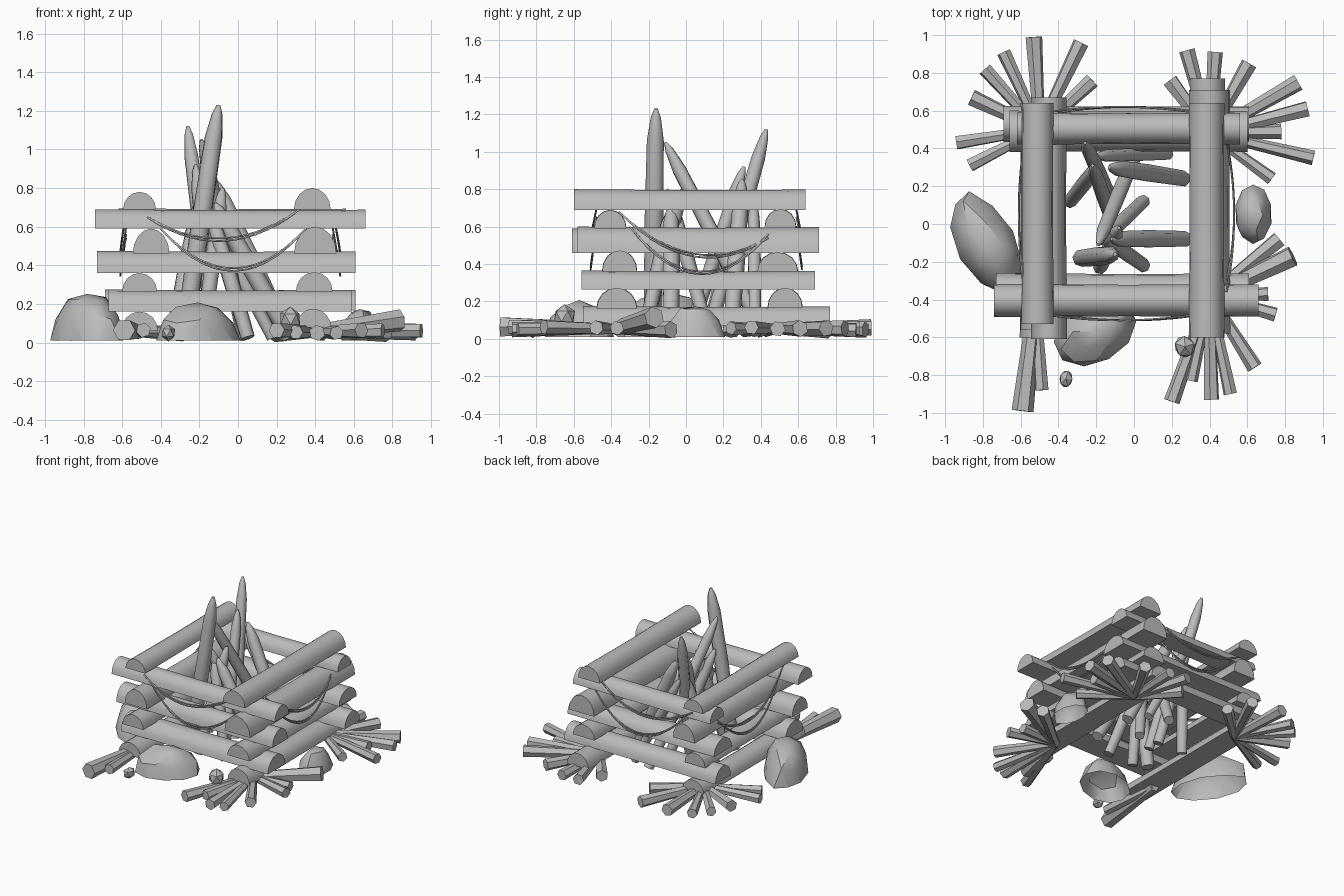
import bpy, bmesh, math, random
from mathutils import Vector, Matrix

random.seed(4)
if "Cube" in bpy.data.objects:
    bpy.data.objects.remove(bpy.data.objects["Cube"])

GREY = (0.5, 0.5, 0.5, 1)
grey = bpy.data.materials.new("plain grey")
grey.use_nodes = True
grey.diffuse_color = GREY
grey.node_tree.nodes["Principled BSDF"].inputs["Base Color"].default_value = GREY


def finish(name, bm, angle=35):
    bmesh.ops.recalc_face_normals(bm, faces=bm.faces)
    mesh = bpy.data.meshes.new(name)
    bm.to_mesh(mesh)
    bm.free()
    obj = bpy.data.objects.new(name, mesh)
    bpy.context.collection.objects.link(obj)
    mesh.materials.append(grey)
    bpy.ops.object.select_all(action='DESELECT')
    obj.select_set(True)
    bpy.context.view_layer.objects.active = obj
    bpy.ops.object.shade_smooth_by_angle(angle=math.radians(angle))
    return obj


def loft(name, start, end, profile, stations, angle=35):
    """Sweep a profile from start to end; stations are (fraction, scale)."""
    a, b = Vector(start), Vector(end)
    d = (b - a).normalized()
    side = d.cross(Vector((0, 0, 1))).normalized()
    up = side.cross(d)
    bm = bmesh.new()
    rings = [[bm.verts.new(a.lerp(b, t) + (side * u + up * v) * s) for u, v in profile]
             for t, s in stations]
    n = len(profile)
    for low, high in zip(rings, rings[1:]):
        for i in range(n):
            j = (i + 1) % n
            bm.faces.new((low[i], low[j], high[j], high[i]))
    bm.faces.new(rings[0])
    bm.faces.new(rings[-1])
    return finish(name, bm, angle)


def half_round(width, height, n=8):
    return [(math.cos(math.pi * i / n) * width / 2, math.sin(math.pi * i / n) * height)
            for i in range(n + 1)]


def polygon(radius, n, turn=0.0):
    return [(radius * math.cos(turn + math.tau * i / n), radius * math.sin(turn + math.tau * i / n))
            for i in range(n)]


# Stacked split logs: along from, along to, across, base height, width, thickness
cross_logs = {
    "front_log": [(-.67, .59, -.37, .16, .22, .115), (-.73, .61, -.355, .36, .19, .115),
                  (-.74, .66, -.405, .59, .175, .1)],
    "back_log": [(-.69, .61, .53, .165, .19, .11), (-.66, .6, .49, .36, .22, .105),
                 (-.62, .56, .505, .6, .17, .095)],
}
side_logs = {
    "right_log": [(-.6, .64, -.51, .06, .19, .1), (-.56, .62, -.51, .265, .18, .095),
                  (-.61, .67, -.45, .46, .19, .13), (-.53, .64, -.51, .69, .17, .09)],
    "left_log": [(-.55, .77, .39, .07, .19, .105), (-.56, .69, .395, .265, .19, .1),
                 (-.58, .71, .4, .46, .22, .14), (-.6, .64, .385, .69, .19, .11)],
}
for logs, along_x in ((cross_logs, True), (side_logs, False)):
    for name, rows in logs.items():
        for i, (a, b, c, z, w, h) in enumerate(rows):
            ends = [(a, c, z), (b, c, z)] if along_x else [(c, a, z), (c, b, z)]
            loft(f"{name}_{i + 1}", *ends, half_round(w, h), [(0, 1), (.5, .95), (1, .98)])

# Leaning sharpened poles in the middle: base, tip, radius
poles = [
    ((-.28, -.18), (-.1, -.16, 1.23), .052),
    ((-.12, .12), (-.26, .43, 1.12), .042),
    ((.03, .42), (-.19, -.11, 1.05), .042),
    ((-.12, .02), (-.22, .31, .92), .04),
    ((.27, -.08), (-.12, -.08, .72), .048),
    ((.26, .24), (-.13, .3, .85), .048),
    ((.18, .37), (-.2, .36, .75), .036),
    ((.05, .12), (-.18, -.1, .8), .04),
    ((-.34, .12), (-.2, .3, .75), .042),
    ((.05, -.22), (-.15, -.08, .7), .042),
    ((-.18, -.23), (-.08, -.02, .8), .042),
]
for i, (base, tip, r) in enumerate(poles):
    loft(f"pole_{i + 1}", (*base, .025), tip, polygon(r, 7),
         [(0, .9), (.5, 1), (.86, .9), (.96, .55), (1, .2)], 55)

# Kindling fanned out under each corner: outer ends around a centre
fans = {
    "back_right": ((-.5, .5), [(-.94, .43), (-.87, .31), (-.86, .67), (-.79, .82), (-.69, .91),
                               (-.53, .99), (-.28, .96), (-.22, .76)]),
    "back_left": ((.4, .48), [(.19, .76), (.28, .92), (.43, .91), (.61, .85), (.87, .75),
                              (.92, .61), (.78, .49), (.95, .35), (.73, .24)]),
    "front_left": ((.4, -.38), [(.84, -.17), (.77, -.08), (.71, -.37), (.75, -.48), (.64, -.76),
                                (.51, -.9), (.41, -.93), (.3, -.83), (.2, -.94)]),
    "front_right": ((-.52, -.4), [(-.59, -.99), (-.49, -.88)]),
}
for corner, (centre, outer) in fans.items():
    for i, (x, y) in enumerate(outer):
        r = random.uniform(.036, .046)
        inner = Vector((*centre, .055))
        end = Vector((x, y, random.uniform(.045, .065)))
        if corner == "front_left" and i == 0:
            r, end.z = .058, .115
        if corner == "front_right" and i == 0:
            r = .058
        loft(f"kindling_{corner}_{i + 1}", inner, end, polygon(r, 6, random.random()),
             [(0, .65), (1, 1)], 40)


# Boulders and pebbles: centre, radii, turn in degrees
def rock(name, centre, radii, turn=0, flat=True, detail=2):
    bm = bmesh.new()
    bmesh.ops.create_icosphere(bm, subdivisions=detail, radius=1)
    for v in bm.verts:
        v.co *= random.uniform(.93, 1.03)
    if flat:
        cut = bmesh.ops.bisect_plane(bm, geom=bm.verts[:] + bm.edges[:] + bm.faces[:],
                                     plane_co=(0, 0, 0), plane_no=(0, 0, 1), clear_inner=True)
        rim = [g for g in cut["geom_cut"] if isinstance(g, bmesh.types.BMEdge)]
        bmesh.ops.holes_fill(bm, edges=rim, sides=0)
    bm.transform(Matrix.Translation(centre) @ Matrix.Rotation(math.radians(turn), 4, 'Z')
                 @ Matrix.Diagonal((*radii, 1)))
    finish(name, bm, 32)


rock("boulder_right", (-.78, -.11, .01), (.3, .16, .26), -62)
rock("boulder_front", (-.21, -.57, .01), (.23, .17, .2), 28)
rock("boulder_left", (.63, .05, .01), (.1, .16, .175))
rock("pebble_on_kindling", (.27, -.65, .12), (.06, .065, .065), 20, False, 1)
rock("pebble_front", (-.36, -.82, .05), (.04, .05, .045), 0, False, 1)


# Twin ropes sagging between the log ends on every side
def swag(name, start, end, sag, bow):
    for strand in range(2):
        curve = bpy.data.curves.new(name, 'CURVE')
        curve.dimensions = '3D'
        curve.bevel_depth = .005
        curve.bevel_resolution = 1
        spline = curve.splines.new('POLY')
        steps = 14
        spline.points.add(steps)
        for i, p in enumerate(spline.points):
            t = i / steps
            hang = 4 * t * (1 - t)
            pos = Vector(start).lerp(Vector(end), t) + Vector(bow) * hang
            pos.z -= hang * (sag + strand * .014)
            p.co = (*pos, 1)
        obj = bpy.data.objects.new(f"{name}_{strand + 1}", curve)
        bpy.context.collection.objects.link(obj)
        curve.materials.append(grey)


for side, y, bow in (("front", -.48, -.03), ("back", .59, .03)):
    swag(f"{side}_upper_rope", (-.47, y, .65), (.32, y, .69), .13, (0, bow, 0))
    swag(f"{side}_lower_rope", (-.4, y, .59), (.36, y, .6), .21, (0, bow, 0))
for side, x, bow in (("left", .49, .04), ("right", -.58, -.03)):
    swag(f"{side}_upper_rope", (x, -.36, .68), (x, .44, .54), .155, (bow, 0, 0))
    swag(f"{side}_lower_rope", (x, -.3, .6), (x, .44, .56), .22, (bow, 0, 0))
